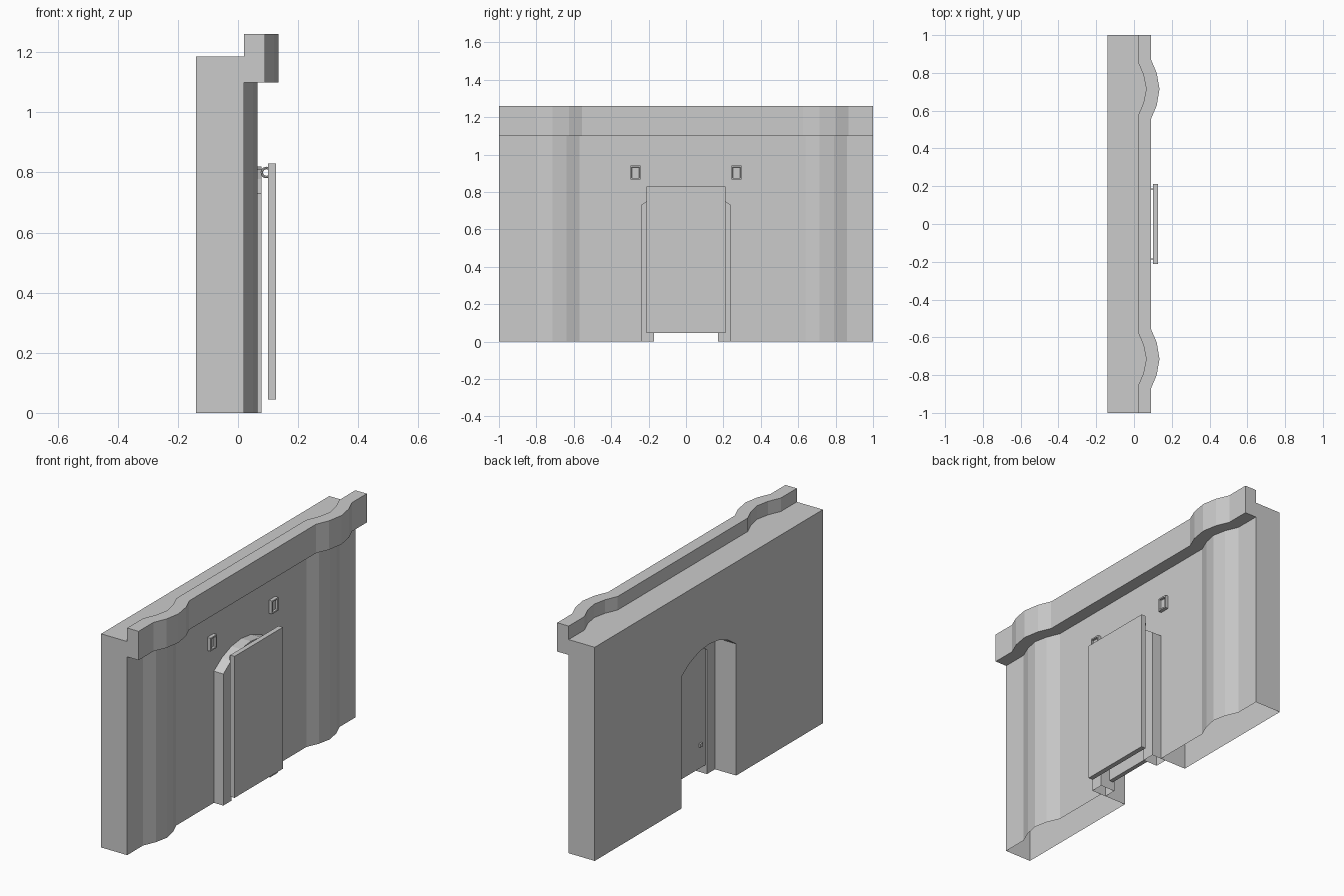
import bpy, bmesh, math

if "Cube" in bpy.data.objects:
    bpy.data.objects.remove(bpy.data.objects["Cube"])


def finish(name, bm, open_bottom=False):
    bmesh.ops.recalc_face_normals(bm, faces=bm.faces)
    if open_bottom:
        drop_bottom(bm)
    me = bpy.data.meshes.new(name)
    bm.to_mesh(me)
    bm.free()
    ob = bpy.data.objects.new(name, me)
    bpy.context.scene.collection.objects.link(ob)
    return ob


def drop_bottom(bm):
    faces = [f for f in bm.faces if all(abs(v.co.z) < 1e-4 for v in f.verts)]
    bmesh.ops.delete(bm, geom=faces, context='FACES')


def prism(name, outline, x0, x1, open_bottom=False):
    """Extrude a (y, z) outline along x."""
    bm = bmesh.new()
    a = [bm.verts.new((x0, y, z)) for y, z in outline]
    b = [bm.verts.new((x1, y, z)) for y, z in outline]
    bm.faces.new(a)
    bm.faces.new(b)
    n = len(a)
    for i in range(n):
        j = (i + 1) % n
        bm.faces.new((a[i], a[j], b[j], b[i]))
    return finish(name, bm, open_bottom)


def box(name, x0, x1, y0, y1, z0, z1):
    return prism(name, [(y0, z0), (y1, z0), (y1, z1), (y0, z1)], x0, x1)


def arch(half, spring, top, n=6):
    """Points of a shallow arc from -half to +half."""
    rise = top - spring
    r = (half ** 2 + rise ** 2) / (2 * rise)
    a = math.asin(half / r)
    return [(r * math.sin(a * (2 * i / n - 1)),
             top - r + r * math.cos(a * (2 * i / n - 1))) for i in range(n + 1)]


# Wall with two pilaster bulges and an overhanging cornice, lofted along y
bump = [0, 0.03, 0.045, 0.03, 0]
inner_y = [0.57, 0.64, 0.715, 0.79, 0.86]
outer_y = [0.556, 0.626, 0.715, 0.80, 0.87]


def stations(half_y):
    pos = list(zip(half_y, bump))
    return [(-1, 0)] + [(-y, d) for y, d in reversed(pos)] + pos + [(1, 0)]


section = [(-0.14, 0, 0), (-0.14, 1.185, 0), (0.02, 1.185, 1), (0.02, 1.26, 1),
           (0.09, 1.26, 2), (0.09, 1.10, 2), (0.02, 1.10, 1), (0.02, 0, 1)]
inner, outer = stations(inner_y), stations(outer_y)
bm = bmesh.new()
rings = []
for (yi, di), (yo, do) in zip(inner, outer):
    ring = []
    for x, z, kind in section:
        y, d = (yo, do) if kind == 2 else (yi, di if kind else 0)
        ring.append(bm.verts.new((x + d, y, z)))
    rings.append(ring)
for r0, r1 in zip(rings, rings[1:]):
    for i in range(8):
        j = (i + 1) % 8
        bm.faces.new((r0[i], r0[j], r1[j], r1[i]))
bm.faces.new(rings[0])
bm.faces.new(rings[-1])
wall = finish("wall", bm)

# Arched doorway cut through the wall
outer_arch = arch(0.24, 0.73, 0.82)
cutter = prism("doorway_cutter", [(0.24, -0.1), (-0.24, -0.1)] + outer_arch, -0.3, 0.3)
mod = wall.modifiers.new("doorway", 'BOOLEAN')
mod.operation = 'DIFFERENCE'
mod.solver = 'EXACT'
mod.object = cutter
bpy.context.view_layer.objects.active = wall
bpy.ops.object.modifier_apply(modifier=mod.name)
bpy.data.objects.remove(cutter)
bm = bmesh.new()
bm.from_mesh(wall.data)
drop_bottom(bm)
bm.to_mesh(wall.data)
bm.free()

# Arched door frame, open underneath
inner_arch = arch(0.17, 0.69, 0.75)
prism("door_frame", [(-0.24, 0)] + outer_arch + [(0.24, 0), (0.17, 0)]
      + inner_arch[::-1] + [(-0.17, 0)], -0.01, 0.078, True)

# Back panel filling the frame, and the shutter hung in front
prism("back_panel", [(0.17, 0.05), (-0.17, 0.05)] + inner_arch, -0.002, 0.022)
box("shutter", 0.10, 0.127, -0.212, 0.212, 0.045, 0.83)

for s, side in ((-1, "left"), (1, "right")):
    # Hanging rings between frame and shutter
    bpy.ops.mesh.primitive_torus_add(major_segments=12, minor_segments=6,
                                     major_radius=0.015, minor_radius=0.004,
                                     location=(0.094, s * 0.185, 0.80),
                                     rotation=(math.pi / 2, 0, 0))
    bpy.context.object.name = "hanging_ring_" + side
    # Small bolts low on the back of the panel
    box("bolt_" + side, -0.012, 0.0, s * 0.12 - 0.01, s * 0.12 + 0.01, 0.17, 0.19)
    # Wall plaques with a recessed centre
    plaque = box("plaque_" + side, 0.015, 0.04, s * 0.27 - 0.028, s * 0.27 + 0.028,
                 0.867, 0.94)
    bm = bmesh.new()
    bm.from_mesh(plaque.data)
    front = max(bm.faces, key=lambda f: f.calc_center_median().x)
    bmesh.ops.inset_individual(bm, faces=[front], thickness=0.011)
    bmesh.ops.inset_individual(bm, faces=[front], thickness=0.001, depth=-0.012)
    bm.to_mesh(plaque.data)
    bm.free()
